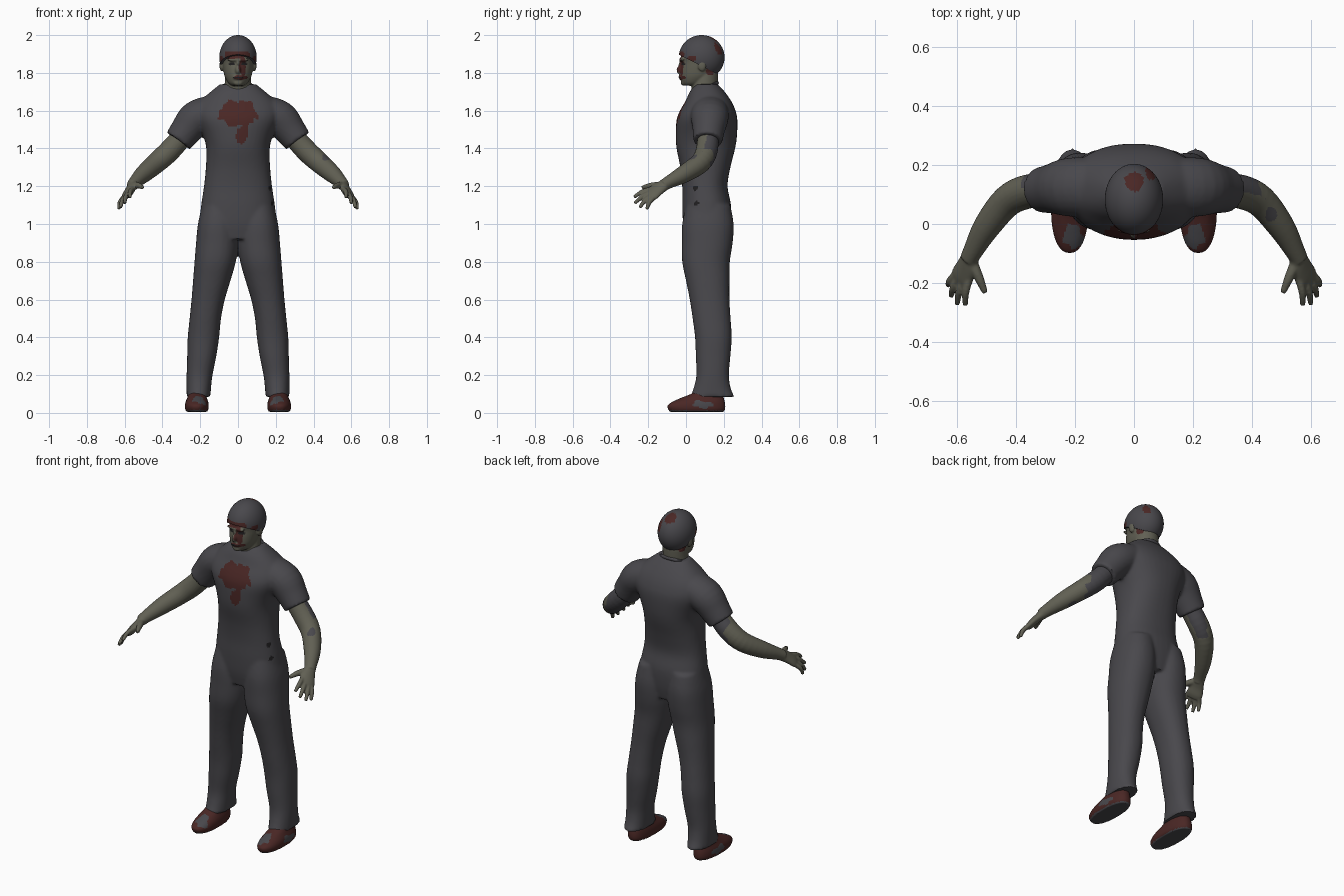
import bpy, bmesh, math
from mathutils import Vector, Matrix

if "Cube" in bpy.data.objects:
    bpy.data.objects.remove(bpy.data.objects["Cube"])


def material(name, rgb):
    m = bpy.data.materials.new(name)
    m.diffuse_color = (*rgb, 1)
    m.use_nodes = True
    m.node_tree.nodes["Principled BSDF"].inputs["Base Color"].default_value = m.diffuse_color
    return m


GREY = material("grey cloth", (0.066, 0.064, 0.072))
RED = material("dried red", (0.068, 0.020, 0.018))
SKIN = material("pale olive skin", (0.120, 0.117, 0.088))
DARK = material("near black", (0.015, 0.014, 0.015))


def smooth_rows(rows, k=4):
    """Catmull-Rom interpolation through rows of numbers."""
    out = []
    for i in range(len(rows) - 1):
        p0, p1 = rows[max(i - 1, 0)], rows[i]
        p2, p3 = rows[i + 1], rows[min(i + 2, len(rows) - 1)]
        for j in range(k):
            t = j / k
            out.append([0.5 * (2 * b + (c - a) * t + (2 * a - 5 * b + 4 * c - d) * t * t
                               + (3 * b - a - 3 * c + d) * t ** 3)
                        for a, b, c, d in zip(p0, p1, p2, p3)])
    out.append(list(rows[-1]))
    return out


def skin_rings(bm, rings):
    loops = [[bm.verts.new(p) for p in r] for r in rings]
    n = len(loops[0])
    for a, b in zip(loops, loops[1:]):
        for i in range(n):
            bm.faces.new((a[i], a[(i + 1) % n], b[(i + 1) % n], b[i]))
    bm.faces.new(loops[0][::-1])
    bm.faces.new(loops[-1])


def stack(bm, rows, s=1, power=2.0, n=40):
    """Level rings, each row: z, inner x, outer x, front y, back y."""
    rings = []
    for z, x0, x1, y0, y1 in smooth_rows(rows):
        ring = []
        for i in range(n):
            a = 2 * math.pi * i / n
            c, d = math.cos(a), math.sin(a)
            c = math.copysign(abs(c) ** (2 / power), c)
            d = math.copysign(abs(d) ** (2 / power), d)
            ring.append((s * ((x0 + x1) / 2 + c * (x1 - x0) / 2), (y0 + y1) / 2 + d * (y1 - y0) / 2, z))
        rings.append(ring)
    skin_rings(bm, rings)


def tube(bm, rows, s=1, ref=(0, 0, 1), n=24):
    """Tube along a path, each row: x, y, z, radius along ref, other radius."""
    pts = smooth_rows(rows)
    rings = []
    for i, (x, y, z, ru, rv) in enumerate(pts):
        t = (Vector(pts[min(i + 1, len(pts) - 1)][:3]) - Vector(pts[max(i - 1, 0)][:3])).normalized()
        r = Vector(ref)
        u = (r - t * r.dot(t)).normalized()
        v = t.cross(u)
        ring = []
        for k in range(n):
            a = 2 * math.pi * k / n
            p = Vector((x, y, z)) + u * ru * math.cos(a) + v * rv * math.sin(a)
            ring.append((s * p.x, p.y, p.z))
        rings.append(ring)
    skin_rings(bm, rings)


def ball(bm, centre, radii):
    bmesh.ops.create_uvsphere(bm, u_segments=32, v_segments=20, radius=1,
                              matrix=Matrix.Translation(centre) @ Matrix.Diagonal((*radii, 1)))


def finish(bm, name, mats, rule=None, voxel=0, relax=3):
    bmesh.ops.recalc_face_normals(bm, faces=bm.faces)
    me = bpy.data.meshes.new(name)
    bm.to_mesh(me)
    bm.free()
    ob = bpy.data.objects.new(name, me)
    bpy.context.collection.objects.link(ob)
    bpy.ops.object.select_all(action='DESELECT')
    ob.select_set(True)
    bpy.context.view_layer.objects.active = ob
    if voxel:
        m = ob.modifiers.new("fuse", 'REMESH')
        m.mode, m.voxel_size = 'VOXEL', voxel
        bpy.ops.object.modifier_apply(modifier=m.name)
        m = ob.modifiers.new("relax", 'SMOOTH')
        m.factor, m.iterations = 0.5, relax
        bpy.ops.object.modifier_apply(modifier=m.name)
    ob.data.materials.clear()
    for m in mats:
        ob.data.materials.append(m)
    for p in ob.data.polygons:
        p.material_index = rule(p.center, p.normal) if rule else 0
    bpy.ops.object.shade_smooth_by_angle(angle=math.radians(45))
    return ob


def wobble(a, b, f=60):
    return math.sin(a * f + 1.3) * math.cos(b * f * 0.8) + 0.5 * math.sin((a + b) * f * 1.9)


def spot(a, b, ca, cb, ra, rb, rough=0.15):
    return math.hypot((a - ca) / ra, (b - cb) / rb) < 1 + rough * wobble(a, b)


# Clothing: torso, trouser legs and sleeves fused together
bm = bmesh.new()
torso = [(0.92, .195, .0, .22), (1.0, .205, -.015, .235), (1.1, .195, -.02, .238),
         (1.2, .18, -.02, .22), (1.3, .17, -.03, .235), (1.4, .168, -.05, .26),
         (1.47, .185, -.054, .27), (1.55, .22, -.05, .272), (1.6, .225, -.032, .262),
         (1.65, .2, -.003, .24), (1.7, .145, .02, .205), (1.74, .095, .05, .168)]
stack(bm, [(z, -w, w, a, b) for z, w, a, b in torso], power=2.3)
leg = [(1.1, .005, .19, .0, .235), (1.0, .0, .212, -.02, .252), (.9, -.002, .222, -.022, .247),
       (.8, .012, .23, -.02, .232), (.7, .04, .238, .0, .23), (.6, .07, .246, .02, .23),
       (.5, .09, .256, .035, .236), (.4, .1, .266, .048, .242), (.3, .115, .269, .052, .235),
       (.2, .135, .272, .055, .227), (.13, .143, .272, .04, .237), (.085, .146, .272, .022, .257)]
sleeve = [(.13, .125, 1.6, .085, .1), (.22, .125, 1.56, .094, .1),
          (.275, .12, 1.495, .084, .085), (.316, .115, 1.44, .076, .077)]
for s in (-1, 1):
    stack(bm, leg, s, power=2.2)
    tube(bm, sleeve, s)


def cloth_rule(c, n):
    if n.y < -.2 and c.z > 1.38:
        if spot(c.x, c.z, .0, 1.585, .095, .072) or spot(c.x, c.z, .02, 1.475, .032, .045):
            return 1
    if c.x > .15 and (spot(c.y, c.z, .05, 1.19, .013, .013, 0) or spot(c.y, c.z, .055, 1.11, .013, .013, 0)):
        return 2
    return 0


finish(bm, "shirt_and_trousers", [GREY, RED, DARK], cloth_rule, voxel=0.0095)

# Collar band round the neck
bm = bmesh.new()
rings = []
for i in range(41):
    a = 2 * math.pi * i / 40
    c = Vector((.089 * math.cos(a), .093 + .072 * math.sin(a), 1.712 + .034 * math.sin(a)))
    out = Vector((math.cos(a), math.sin(a), 0))
    rings.append([c + out * .009 * math.cos(b) + Vector((0, 0, .011 * math.sin(b)))
                  for b in [k * math.pi / 4 for k in range(8)]])
skin_rings(bm, rings)
finish(bm, "collar", [GREY])

# Arms with hands
ARM = [(.28, .118, 1.48, .055, .055), (.36, .11, 1.39, .058, .058), (.43, .077, 1.325, .055, .054),
       (.5, -.01, 1.265, .047, .046), (.545, -.09, 1.222, .034, .034), (.56, -.12, 1.204, .031, .031)]
PALM = [(.55, -.1, 1.214, .03, .028), (.568, -.145, 1.187, .04, .022),
        (.583, -.18, 1.16, .046, .02), (.592, -.2, 1.145, .042, .014)]
ACROSS = Vector((.72, .17, -.69)).normalized()
TIPS = [(.572, -.275, 1.142), (.6, -.272, 1.11), (.621, -.245, 1.087), (.631, -.208, 1.078)]


def arm_rule(c, n):
    edge = .385 if c.x < 0 else .43
    if abs(c.x) + .02 * wobble(c.y, c.z, 45) < edge and n.y > (-.1 if c.x > 0 else .1):
        return 1
    return 1 if c.x > 0 and spot(c.x, c.y, .465, .03, .02, .025) else 0


for s, side in ((-1, "right"), (1, "left")):
    bm = bmesh.new()
    tube(bm, ARM, s)
    tube(bm, PALM, s, ACROSS)
    for i, tip in enumerate(TIPS):
        tip = Vector(tip)
        base = Vector((.583, -.178, 1.162)) + ACROSS * (i - 1.5) * .023
        mid = base.lerp(tip, .5) + Vector((.006, -.004, .006))
        tube(bm, [(*base, .013, .013), (*mid, .0125, .0125), (*tip, .009, .009)], s, n=12)
    tube(bm, [(.55, -.13, 1.205, .02, .02), (.525, -.185, 1.203, .016, .016),
              (.505, -.233, 1.193, .01, .01)], s, n=12)
    finish(bm, side + "_arm", [SKIN, GREY], arm_rule, voxel=.005, relax=2)

# Head and neck
bm = bmesh.new()
neck = [(1.62, .065, .06, .15), (1.7, .073, .033, .16), (1.75, .07, .03, .168), (1.8, .068, .04, .17)]
skull = [(1.732, .028, -.008, .06), (1.745, .05, -.022, .1), (1.78, .07, -.031, .15),
         (1.82, .079, -.03, .175), (1.86, .084, -.024, .187), (1.9, .088, -.028, .19),
         (1.94, .082, -.016, .185), (1.97, .06, .01, .15), (1.985, .02, .05, .1)]
for rows in (neck, skull):
    stack(bm, [(z, -w, w, a, b) for z, w, a, b in rows])
ball(bm, (0, -.03, 1.815), (.015, .02, .024))       # nose tip
ball(bm, (0, -.026, 1.838), (.009, .013, .034))     # nose bridge
ball(bm, (0, -.02, 1.87), (.058, .015, .012))       # brow
ball(bm, (0, -.027, 1.777), (.027, .012, .013))     # lips
ball(bm, (0, -.012, 1.748), (.026, .016, .016))     # chin
for s in (-1, 1):
    ball(bm, (s * .086, .085, 1.84), (.012, .022, .032))  # ear


def face_rule(c, n):
    if c.y < .06 and n.y < 0:
        for s in (-1, 1):
            if spot(c.x, c.z, s * .034, 1.847, .017, .008, 0):
                return 2
        if spot(c.x, c.z, 0, 1.777, .027, .004, 0):
            return 2
        if spot(c.x, c.z, .025, 1.835, .018, .055) or spot(c.x, c.z, .01, 1.775, .035, .013):
            return 1
        if spot(c.x, c.z, -.03, 1.888, .07, .014):
            return 1
    return 1 if abs(c.x) > .04 and spot(c.y, c.z, .125, 1.805, .02, .022) else 0


finish(bm, "head", [SKIN, RED, DARK], face_rule, voxel=.0048, relax=2)

# Hair cap, cut along a hairline that drops toward the nape
bm = bmesh.new()
bmesh.ops.create_uvsphere(bm, u_segments=72, v_segments=48, radius=1,
                          matrix=Matrix.Translation((0, .083, 1.882)) @ Matrix.Diagonal((.099, .121, .118, 1)))
cut = bmesh.ops.bisect_plane(bm, geom=bm.verts[:] + bm.edges[:] + bm.faces[:], plane_co=(0, 0, 1.878),
                             plane_no=(0, .5, 1), clear_inner=True)
bmesh.ops.holes_fill(bm, edges=[e for e in bm.edges if e.is_boundary])


def hair_rule(c, n):
    if c.z > 1.9 and (spot(c.x, c.y, .0, .145, .032, .032) or spot(c.x, c.y, .055, .175, .016, .03)):
        return 1
    if c.y < 0 and c.z < 1.912 and c.x < .045 + .02 * wobble(c.x, c.z):
        return 1
    return 1 if abs(c.x) > .05 and spot(c.y, c.z, .03, 1.875, .022, .018) else 0


finish(bm, "hair", [GREY, RED], hair_rule)

# Shoes
SHOE = [(.006, .163, .272, -.085, .2), (.02, .156, .28, -.095, .207), (.04, .155, .281, -.097, .208),
        (.06, .158, .277, -.07, .205), (.08, .165, .268, -.025, .2), (.105, .172, .26, .035, .195),
        (.14, .18, .25, .07, .19)]


def shoe_rule(c, n):
    if n.z < -.5:
        return 1
    if n.z > .25 and spot(abs(c.x), c.y, .208, -.045, .032, .04, .2):
        return 1
    return 1 if spot(c.y, c.z, .09, .045, .05, .02, .3) and abs(c.x) > .22 else 0


for s, side in ((-1, "right"), (1, "left")):
    bm = bmesh.new()
    stack(bm, SHOE, s, power=2.3, n=64)
    finish(bm, side + "_shoe", [RED, GREY], shoe_rule, voxel=.006, relax=1)
